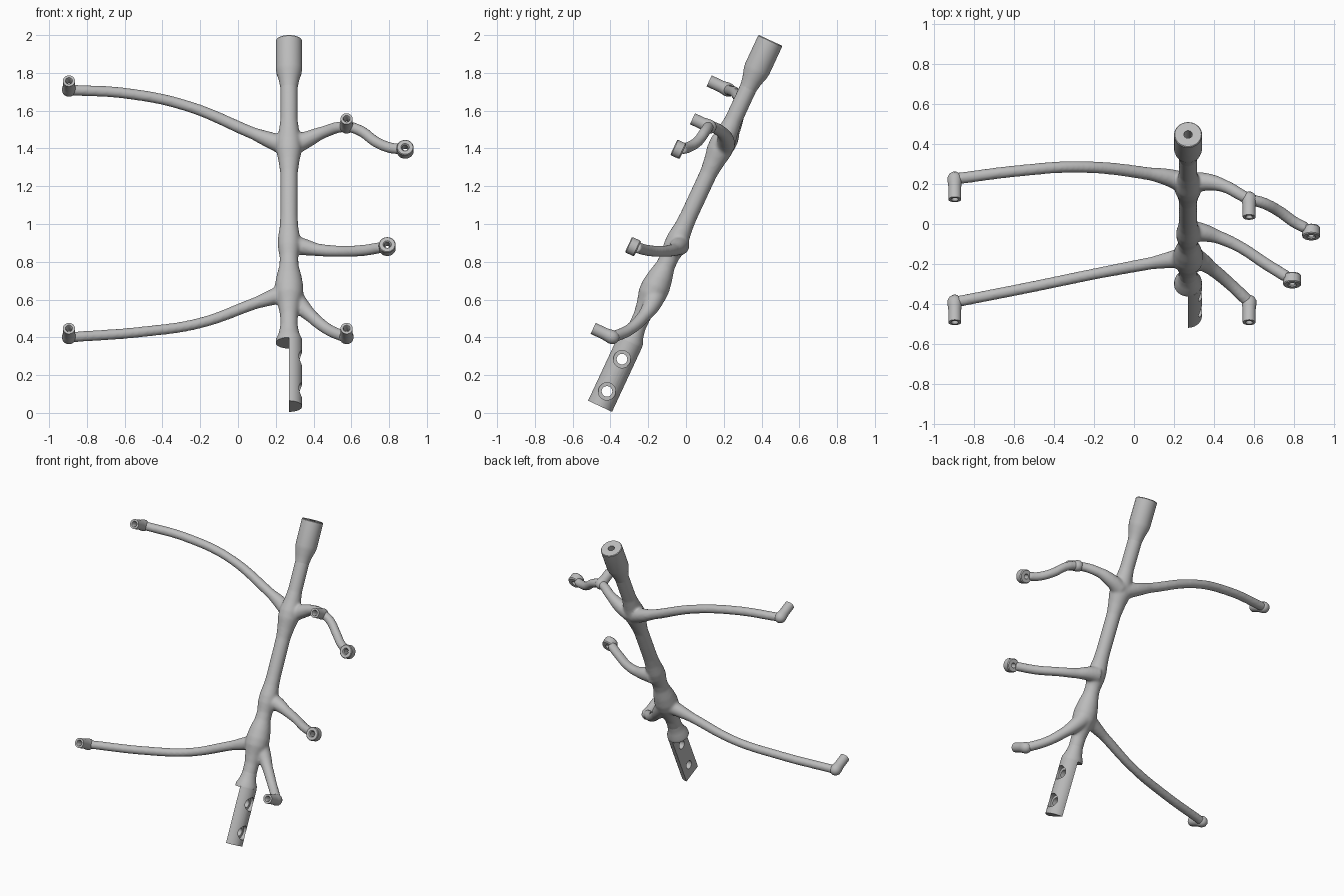
import bpy, bmesh, math
from mathutils import Matrix, Vector

if "Cube" in bpy.data.objects:
    bpy.data.objects.remove(bpy.data.objects["Cube"])

grey = bpy.data.materials.new("satin grey")
grey.use_nodes = True
grey.diffuse_color = (0.5, 0.5, 0.5, 1)
grey.node_tree.nodes["Principled BSDF"].inputs["Base Color"].default_value = (0.5, 0.5, 0.5, 1)

# Leaning axis of the main shaft, measured from its lower end
FOOT = Vector((0.27, -0.455, 0.035))
TILT = Matrix.Rotation(-math.atan2(0.422, 0.906), 4, 'X')
SHAFT = Matrix.Translation(FOOT) @ TILT
FORWARD = TILT @ Matrix.Rotation(math.pi / 2, 4, 'X')


def add(name, mesh):
    mesh.materials.clear()
    mesh.materials.append(grey)
    ob = bpy.data.objects.new(name, mesh)
    bpy.context.collection.objects.link(ob)
    return ob


def select(ob):
    bpy.ops.object.select_all(action='DESELECT')
    ob.select_set(True)
    bpy.context.view_layer.objects.active = ob


def crisp(ob):
    select(ob)
    bpy.ops.object.shade_smooth_by_angle(angle=math.radians(35))


def lathe(name, profile, matrix, closed=False, half=False):
    """Turn (radius, height) points around the local z axis."""
    bm = bmesh.new()
    vs = [bm.verts.new((r, 0, h)) for r, h in profile]
    es = [bm.edges.new(p) for p in zip(vs, vs[1:])]
    if closed:
        es.append(bm.edges.new((vs[-1], vs[0])))
    bmesh.ops.spin(bm, geom=vs + es, axis=(0, 0, 1), cent=(0, 0, 0),
                   angle=math.tau, steps=40)
    bmesh.ops.remove_doubles(bm, verts=bm.verts, dist=1e-4)
    if half:
        bmesh.ops.bisect_plane(bm, geom=bm.verts[:] + bm.edges[:] + bm.faces[:], dist=1e-5,
                               plane_co=(0, 0, 0), plane_no=(1, 0, 0), clear_inner=True)
        bmesh.ops.holes_fill(bm, edges=[e for e in bm.edges if e.is_boundary], sides=0)
    bmesh.ops.recalc_face_normals(bm, faces=bm.faces)
    bm.transform(matrix)
    mesh = bpy.data.meshes.new(name)
    bm.to_mesh(mesh)
    bm.free()
    return add(name, mesh)


def arm(name, points, radius):
    """Smooth round branch that flares where it leaves the shaft."""
    cu = bpy.data.curves.new(name, 'CURVE')
    cu.dimensions = '3D'
    cu.bevel_depth = radius
    cu.bevel_resolution = 6
    cu.use_fill_caps = True
    sp = cu.splines.new('BEZIER')
    sp.bezier_points.add(len(points) - 1)
    for i, (bp, co) in enumerate(zip(sp.bezier_points, points)):
        bp.co = co
        bp.handle_left_type = bp.handle_right_type = 'AUTO'
        bp.radius = (1.9, 1.55, 1.12)[i] if i < 3 else 1
    ob = bpy.data.objects.new(name, cu)
    bpy.context.collection.objects.link(ob)
    select(ob)
    bpy.ops.object.convert(target='MESH')
    return bpy.context.view_layer.objects.active


# Shaft with swollen hubs where the branches leave
parts = [lathe("frame", [
    (0, 0.40), (0.046, 0.40), (0.047, 0.53), (0.058, 0.59), (0.075, 0.65), (0.076, 0.70),
    (0.066, 0.76), (0.051, 0.82), (0.049, 0.87), (0.059, 0.93), (0.059, 0.98), (0.049, 1.05),
    (0.046, 1.11), (0.046, 1.36), (0.055, 1.43), (0.067, 1.49), (0.067, 1.54),
    (0.055, 1.60), (0.046, 1.67), (0.046, 1.93), (0, 1.93)], SHAFT)]

# Branches
upper_right_end = Vector((-0.895, 0.225, 1.71))
upper_left_mid = Vector((0.575, 0.125, 1.515))
upper_left_end = Vector((0.885, -0.04, 1.395))
middle_end = Vector((0.79, -0.28, 0.88))
lower_left_end = Vector((0.575, -0.39, 0.4))
lower_right_end = Vector((-0.895, -0.39, 0.4))
parts += [
    arm("upper_right_arm", [(0.25, 0.205, 1.415), (0.18, 0.23, 1.44), (0.08, 0.25, 1.48),
                            (-0.27, 0.285, 1.625), (-0.58, 0.265, 1.69), upper_right_end], 0.029),
    arm("upper_left_arm", [(0.29, 0.205, 1.415), (0.36, 0.21, 1.445), (0.45, 0.19, 1.485),
                           upper_left_mid, (0.645, 0.105, 1.495), (0.73, 0.06, 1.435),
                           (0.8, 0.01, 1.405), (0.86, -0.022, 1.396)], 0.029),
    arm("middle_arm", [(0.28, -0.035, 0.89), (0.34, -0.042, 0.88), (0.42, -0.065, 0.864),
                       (0.53, -0.115, 0.856), (0.66, -0.2, 0.86), (0.765, -0.265, 0.877)], 0.03),
    arm("lower_left_arm", [(0.28, -0.16, 0.63), (0.325, -0.18, 0.575), (0.39, -0.225, 0.51),
                           (0.48, -0.3, 0.44), lower_left_end], 0.031),
    arm("lower_right_arm", [(0.25, -0.165, 0.635), (0.19, -0.177, 0.615), (0.09, -0.195, 0.58),
                            (-0.2, -0.25, 0.476), (-0.5, -0.312, 0.43), lower_right_end], 0.028),
]

# Fuse the frame and soften the joints
bpy.ops.object.select_all(action='DESELECT')
for p in parts:
    p.select_set(True)
bpy.context.view_layer.objects.active = parts[0]
bpy.ops.object.join()
frame = parts[0]
frame.data.materials.clear()
frame.data.materials.append(grey)
for poly in frame.data.polygons:
    poly.material_index = 0
remesh = frame.modifiers.new("fuse", 'REMESH')
remesh.mode = 'VOXEL'
remesh.voxel_size = 0.008
remesh.use_smooth_shade = True
soften = frame.modifiers.new("soften", 'SMOOTH')
soften.factor = 0.5
soften.iterations = 8

# Hollow socket on top
crisp(lathe("top_socket", [
    (0.043, 1.84), (0.047, 1.87), (0.054, 1.905), (0.066, 1.945), (0.07, 1.97), (0.07, 2.132),
    (0.066, 2.137), (0.021, 2.137), (0.021, 1.99), (0, 1.99)], SHAFT))

# Lip above the flat blade
crisp(lathe("lower_collar", [
    (0, 0.37), (0.07, 0.37), (0.068, 0.392), (0.056, 0.418), (0.049, 0.45), (0.043, 0.49)], SHAFT))

# Half-round blade with two counterbored screw holes
blade = lathe("mounting_blade", [(0, 0), (0.07, 0), (0.07, 0.375), (0, 0.375)], SHAFT, half=True)
cutters = []
for s in (0.087, 0.275):
    place = SHAFT @ Matrix.Translation((0, 0, s)) @ Matrix.Rotation(math.pi / 2, 4, 'Y')
    cut = lathe("hole_cutter", [(0, -0.05), (0.028, -0.05), (0.028, 0.035), (0.046, 0.035),
                                (0.046, 0.1), (0, 0.1)], place)
    cut.hide_render = True
    cutters.append(cut)
    mod = blade.modifiers.new("hole", 'BOOLEAN')
    mod.operation = 'DIFFERENCE'
    mod.solver = 'EXACT'
    mod.object = cut
select(blade)
bpy.ops.object.convert(target='MESH')
for cut in cutters:
    bpy.data.objects.remove(cut)
crisp(blade)

# Forward-facing pegs with rounded elbows and blind holes
pegs = {"upper_right_peg": (upper_right_end, 0.113), "upper_left_peg": (upper_left_mid, 0.1),
        "lower_left_peg": (lower_left_end, 0.112), "lower_right_peg": (lower_right_end, 0.112)}
for name, (co, n) in pegs.items():
    crisp(lathe(name, [(0, -0.037), (0.015, -0.034), (0.028, -0.024), (0.036, -0.008),
                       (0.037, 0.008), (0.034, 0.028), (0.032, 0.045), (0.032, n), (0.019, n),
                       (0.015, n - 0.006), (0.015, n - 0.06), (0, n - 0.06)],
                Matrix.Translation(co) @ FORWARD))

# Pierced eyelets
for name, co in (("upper_left_eyelet", upper_left_end), ("middle_eyelet", middle_end)):
    crisp(lathe(name, [(0.016, -0.027), (0.04, -0.027), (0.045, -0.02), (0.045, 0.022),
                       (0.041, 0.027), (0.022, 0.027), (0.016, 0.02)],
                Matrix.Translation(co) @ FORWARD, closed=True))
